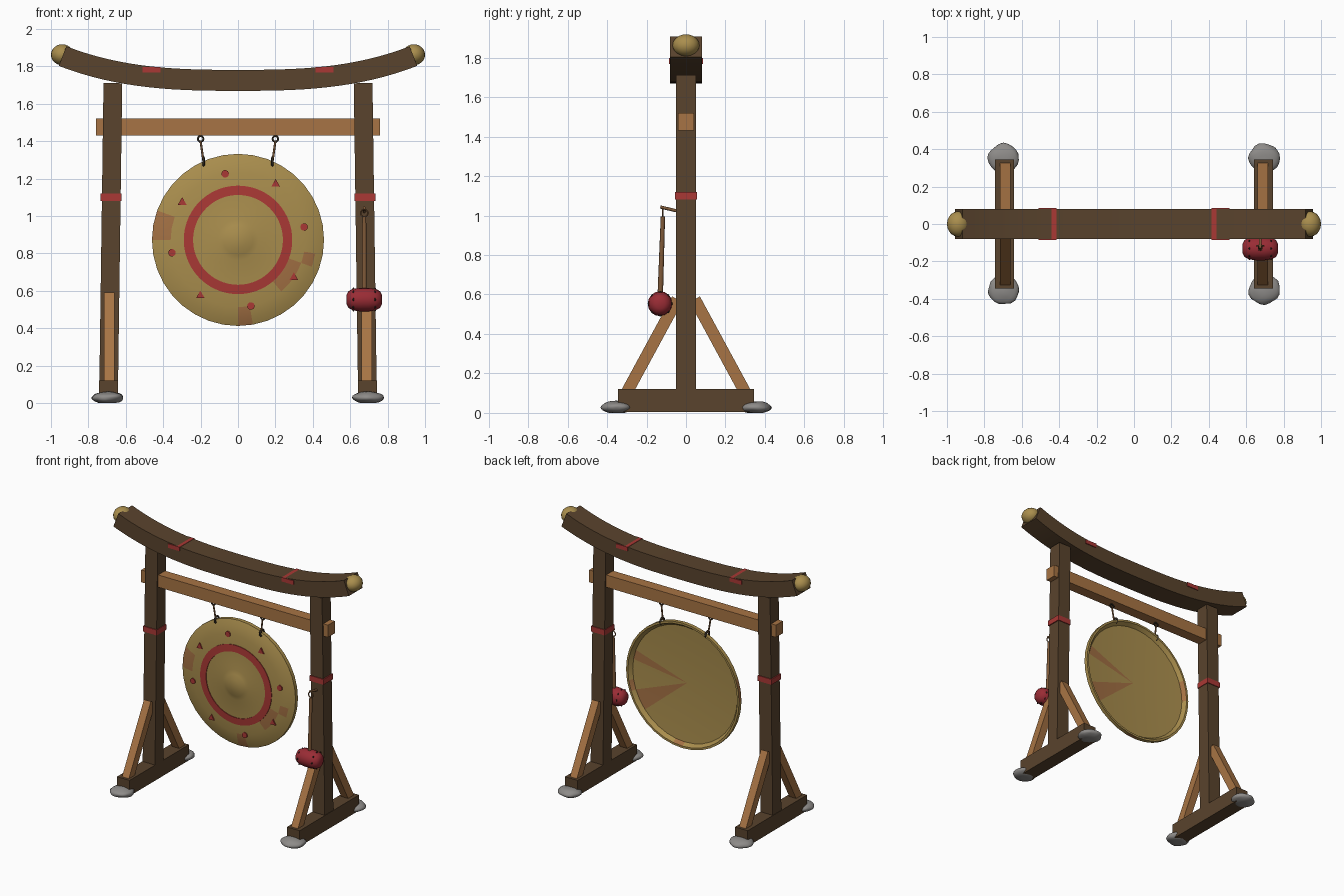
import bpy, bmesh, math, random
from mathutils import Vector, Matrix, noise

if "Cube" in bpy.data.objects:
    bpy.data.objects.remove(bpy.data.objects["Cube"])


def material(name, *rgb):
    m = bpy.data.materials.new(name)
    m.use_nodes = True
    m.diffuse_color = (*rgb, 1)
    m.node_tree.nodes["Principled BSDF"].inputs["Base Color"].default_value = (*rgb, 1)
    return m


DARK = material("dark wood", 0.10, 0.056, 0.026)
LIGHT = material("light wood", 0.39, 0.175, 0.058)
BRASS = material("aged brass", 0.40, 0.27, 0.075)
COPPER = material("copper patina", 0.37, 0.165, 0.058)
RED = material("red paint", 0.40, 0.04, 0.035)
CLOTH = material("mallet cloth", 0.32, 0.025, 0.035)
STONE = material("grey stone", 0.27, 0.26, 0.25)
IRON = material("dark iron", 0.03, 0.023, 0.015)
CORD = material("brown cord", 0.21, 0.10, 0.04)


def finish(name, bm, *mats, sharp=40):
    """Turn a bmesh into an object, smooth except across sharp edges."""
    bmesh.ops.recalc_face_normals(bm, faces=bm.faces)
    for f in bm.faces:
        f.smooth = True
    for e in bm.edges:
        e.smooth = e.calc_face_angle(0) < math.radians(sharp)
    me = bpy.data.meshes.new(name)
    bm.to_mesh(me)
    bm.free()
    for m in mats:
        me.materials.append(m)
    ob = bpy.data.objects.new(name, me)
    bpy.context.scene.collection.objects.link(ob)
    return ob


def along(p, q):
    """Matrix at the middle of p-q with local z along it, local x near world x."""
    z = (q - p).normalized()
    y = z.cross(Vector((1, 0, 0))).normalized()
    m = Matrix((y.cross(z), y, z)).transposed().to_4x4()
    m.translation = (p + q) / 2
    return m


def box(name, mat, centre, size):
    bm = bmesh.new()
    bmesh.ops.create_cube(bm, size=1, matrix=Matrix.Translation(centre) @ Matrix.Diagonal((*size, 1)))
    return finish(name, bm, mat)


def bar(name, mat, p, q, w, d):
    p, q = Vector(p), Vector(q)
    bm = bmesh.new()
    bmesh.ops.create_cube(bm, size=1, matrix=along(p, q) @ Matrix.Diagonal((w, d, (q - p).length, 1)))
    return finish(name, bm, mat)


def rod(name, mat, p, q, r1, r2, sides=10):
    p, q = Vector(p), Vector(q)
    bm = bmesh.new()
    bmesh.ops.create_cone(bm, cap_ends=True, segments=sides, radius1=r1, radius2=r2,
                          depth=(q - p).length, matrix=along(p, q))
    return finish(name, bm, mat)


def ball(name, mat, centre, radii):
    bm = bmesh.new()
    bmesh.ops.create_uvsphere(bm, u_segments=20, v_segments=12, radius=1,
                              matrix=Matrix.Translation(centre) @ Matrix.Diagonal((*radii, 1)))
    return finish(name, bm, mat)


def lathe(name, mats, profile, n, centre, axis="Y", closed=False, rule=None, sharp=40):
    """Spin (radius, depth) points about the Y or X axis."""
    bm = bmesh.new()
    rings = []
    for r, h in profile:
        ring = []
        for j in range(n):
            a = math.tau * j / n
            c, s = r * math.cos(a), r * math.sin(a)
            ring.append(bm.verts.new(Vector(centre) + Vector((c, h, s) if axis == "Y" else (h, c, s))))
        rings.append(ring)
    count = len(rings)
    for i in range(count if closed else count - 1):
        a, b = rings[i], rings[(i + 1) % count]
        for j in range(n):
            k = (j + 1) % n
            f = bm.faces.new((a[j], a[k], b[k], b[j]))
            f.material_index = rule(i, j) if rule else 0
    bmesh.ops.remove_doubles(bm, verts=bm.verts, dist=1e-5)
    return finish(name, bm, *mats, sharp=sharp)


def torus(name, mat, centre, major, minor, axis):
    prof = [(major + minor * math.cos(math.tau * i / 8), minor * math.sin(math.tau * i / 8)) for i in range(8)]
    return lathe(name, [mat], prof, 16, centre, axis, closed=True, sharp=80)


# Upswept top beam: square sections set across a rising curve
bm = bmesh.new()
prev = None
for i in range(33):
    x = 0.938 * (i / 16 - 1)
    z = 1.725 + 0.155 * abs(x) ** 2.8
    slope = math.copysign(0.155 * 2.8 * abs(x) ** 1.8, x)
    up = Vector((-slope, 0, 1)).normalized() * 0.056
    c = Vector((x, 0, z))
    ring = [bm.verts.new(c + up * s + Vector((0, 0.08 * t, 0)))
            for s, t in ((1, 1), (1, -1), (-1, -1), (-1, 1))]
    if prev:
        for k in range(4):
            bm.faces.new((prev[k], prev[k - 1], ring[k - 1], ring[k]))
    if i in (0, 32):
        bm.faces.new(ring)
    prev = ring
finish("top_beam", bm, DARK)

box("cross_bar", LIGHT, (0, 0, 1.475), (1.52, 0.08, 0.09))

# Both side frames
random.seed(4)
for side, s in (("left", 1), ("right", -1)):
    ball(f"{side}_beam_finial", BRASS, (0.94 * s, 0, 1.862), (0.06, 0.068, 0.056))
    box(f"{side}_beam_band", RED, (0.4625 * s, 0, 1.782), (0.095, 0.172, 0.03))
    bar(f"{side}_post", DARK, (0.692 * s, 0, 0.05), (0.669 * s, 0, 1.71), 0.1, 0.1)
    box(f"{side}_post_band", RED, (0.679 * s, 0, 1.1), (0.112, 0.112, 0.04))
    box(f"{side}_foot", DARK, (0.692 * s, 0, 0.0625), (0.103, 0.69, 0.115))
    for end, t in (("back", 1), ("front", -1)):
        bar(f"{side}_{end}_brace", LIGHT, (0.688 * s, 0.044 * t, 0.576),
            (0.688 * s, 0.305 * t, 0.095), 0.056, 0.06)
        # Flattened, uneven foot stone
        bm = bmesh.new()
        bmesh.ops.create_icosphere(bm, subdivisions=3, radius=1)
        seed = Vector((random.uniform(0, 9), random.uniform(0, 9), 0))
        for v in bm.verts:
            v.co *= 1 + 0.14 * noise.noise(v.co * 1.3 + seed)
            z = max(0, 0.028 + 0.032 * v.co.z)
            v.co = Vector((0.697 * s + 0.085 * v.co.x, 0.352 * t + 0.078 * v.co.y, z))
        finish(f"{side}_{end}_stone", bm, STONE, sharp=60)

    # Hanger: eye, cord and rim loop
    torus(f"{side}_hanger_eye", IRON, (0.2 * s, 0, 1.412), 0.015, 0.005, "Y")
    rod(f"{side}_hanger_cord", CORD, (0.185 * s, 0.005, 1.295), (0.2 * s, 0, 1.4), 0.006, 0.006)
    torus(f"{side}_rim_loop", IRON, (0.184 * s, 0.015, 1.29), 0.022, 0.007, "X")

# Gong: domed front with boss, hollow back, patina on chosen cells
GONG = (0, 0, 0.872)
PATCHES = {4: (31, 32, 33), 5: (34, 16, 17, 27), 6: (16, 17, 27), 7: (16, 17, 27),
           9: (16, 17, 27, 34), 10: (1, 32, 33)}
lathe("gong", [BRASS, COPPER],
      [(0, -0.048), (0.045, -0.045), (0.08, -0.034), (0.11, -0.026), (0.25, -0.024), (0.36, -0.016),
       (0.42, -0.004), (0.46, 0.012), (0.46, 0.04), (0.445, 0.04), (0.425, 0.012), (0, -0.012)],
      36, GONG, rule=lambda i, j: int(j in PATCHES.get(i, ())))
lathe("gong_ring", [RED], [(0.24, -0.029), (0.29, -0.026), (0.29, -0.018), (0.24, -0.02)],
      72, GONG, closed=True)

# Painted dots and triangles around the ring
for k in range(8):
    a = math.radians(11 + 45 * k)
    x, z = 0.36 * math.cos(a), GONG[2] + 0.36 * math.sin(a)
    if k % 2:
        name, sides, r = "triangle_mark", 3, 0.027
    else:
        name, sides, r = "dot_mark", 16, 0.02
    bm = bmesh.new()
    bmesh.ops.create_cone(bm, cap_ends=True, segments=sides, radius1=r, radius2=r, depth=0.009,
                          matrix=Matrix.Translation((x, -0.0195, z)) @ Matrix.Rotation(math.pi / 2, 4, "X"))
    # Point the triangles upward
    if sides == 3:
        top = max(bm.verts, key=lambda v: v.co.z).co
        turn = math.pi / 2 - math.atan2(top.z - z, top.x - x)
        bmesh.ops.rotate(bm, verts=bm.verts, cent=(x, 0, z), matrix=Matrix.Rotation(-turn, 3, "Y"))
    finish(f"{name}_{k + 1}", bm, RED)

# Mallet hanging from a peg on the left post
MX = 0.675
rod("mallet_peg", CORD, (MX, -0.04, 1.022), (MX, -0.13, 1.043), 0.008, 0.008)
torus("mallet_loop", CORD, (MX, -0.117, 1.015), 0.019, 0.004, "Y")
rod("mallet_handle", CORD, (MX, -0.131, 0.58), (MX, -0.117, 0.995), 0.014, 0.011)
HEAD = (MX, -0.131, 0.553)
lathe("mallet_head", [CLOTH],
      [(0, -0.096), (0.025, -0.094), (0.045, -0.084), (0.058, -0.06), (0.063, -0.025),
       (0.063, 0.025), (0.058, 0.06), (0.045, 0.084), (0.025, 0.094), (0, 0.096)],
      16, HEAD, axis="X", sharp=60)

# Stitches around each end of the head
for s in (1, -1):
    for k in range(8):
        a = math.tau * k / 8
        ball("mallet_stitch", IRON,
             (HEAD[0] + 0.058 * s, HEAD[1] + 0.057 * math.cos(a), HEAD[2] + 0.057 * math.sin(a)),
             (0.004, 0.006, 0.008))
